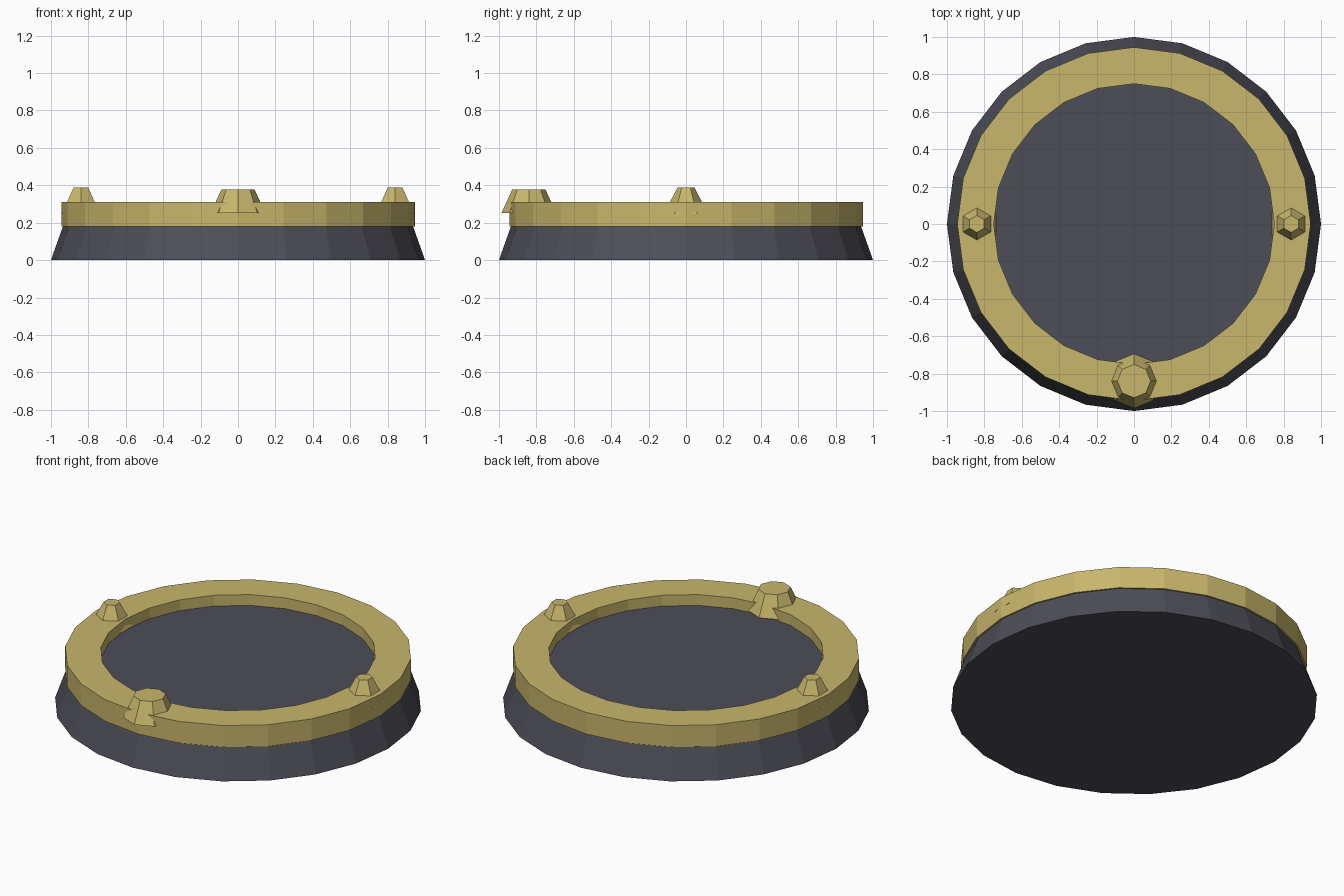
import bpy
import bmesh
from math import cos, sin, tau, pi

cube = bpy.data.objects.get("Cube")
if cube:
    bpy.data.objects.remove(cube, do_unlink=True)


def make_material(name, color):
    mat = bpy.data.materials.new(name)
    mat.use_nodes = True
    mat.diffuse_color = color
    mat.node_tree.nodes["Principled BSDF"].inputs["Base Color"].default_value = color
    return mat


slate = make_material("dark slate", (0.075, 0.076, 0.096, 1))
gold = make_material("pale gold", (0.58, 0.47, 0.15, 1))


def finish(name, bm, mat, location=(0, 0, 0)):
    bmesh.ops.recalc_face_normals(bm, faces=bm.faces)
    mesh = bpy.data.meshes.new(name)
    bm.to_mesh(mesh)
    bm.free()
    mesh.materials.append(mat)
    obj = bpy.data.objects.new(name, mesh)
    obj.location = location
    bpy.context.collection.objects.link(obj)
    return obj


def loop(bm, sides, radius, z, turn=0):
    return [bm.verts.new((radius * cos(turn + tau * i / sides),
                          radius * sin(turn + tau * i / sides), z))
            for i in range(sides)]


def bridge(bm, a, b):
    for i in range(len(a)):
        j = (i + 1) % len(a)
        bm.faces.new((a[i], a[j], b[j], b[i]))


def frustum(name, mat, sides, r_low, r_high, z_low, z_high, location=(0, 0, 0), turn=0):
    bm = bmesh.new()
    low = loop(bm, sides, r_low, z_low, turn)
    high = loop(bm, sides, r_high, z_high, turn)
    bridge(bm, low, high)
    bm.faces.new(low)
    bm.faces.new(high)
    return finish(name, bm, mat, location)


def ring(name, mat, sides, r_in, r_out, z_low, z_high):
    bm = bmesh.new()
    section = [(r_out, z_low), (r_out, z_high), (r_in, z_high), (r_in, z_low)]
    loops = [loop(bm, sides, r, z) for r, z in section]
    for k in range(4):
        bridge(bm, loops[k], loops[(k + 1) % 4])
    return finish(name, bm, mat)


# Tapered base whose top is the recessed floor
frustum("base", slate, 24, 1.0, 0.913, 0, 0.245)

# Raised rim
ring("rim", gold, 24, 0.75, 0.945, 0.18, 0.31)

# Large front stud and a smaller one on each side
frustum("front_stud", gold, 8, 0.146, 0.089, 0.253, 0.377, (0, -0.84, 0))
for side, x in (("left", 0.84), ("right", -0.84)):
    frustum(side + "_stud", gold, 6, 0.117, 0.045, 0.25, 0.388, (x, 0, 0), pi / 2)
